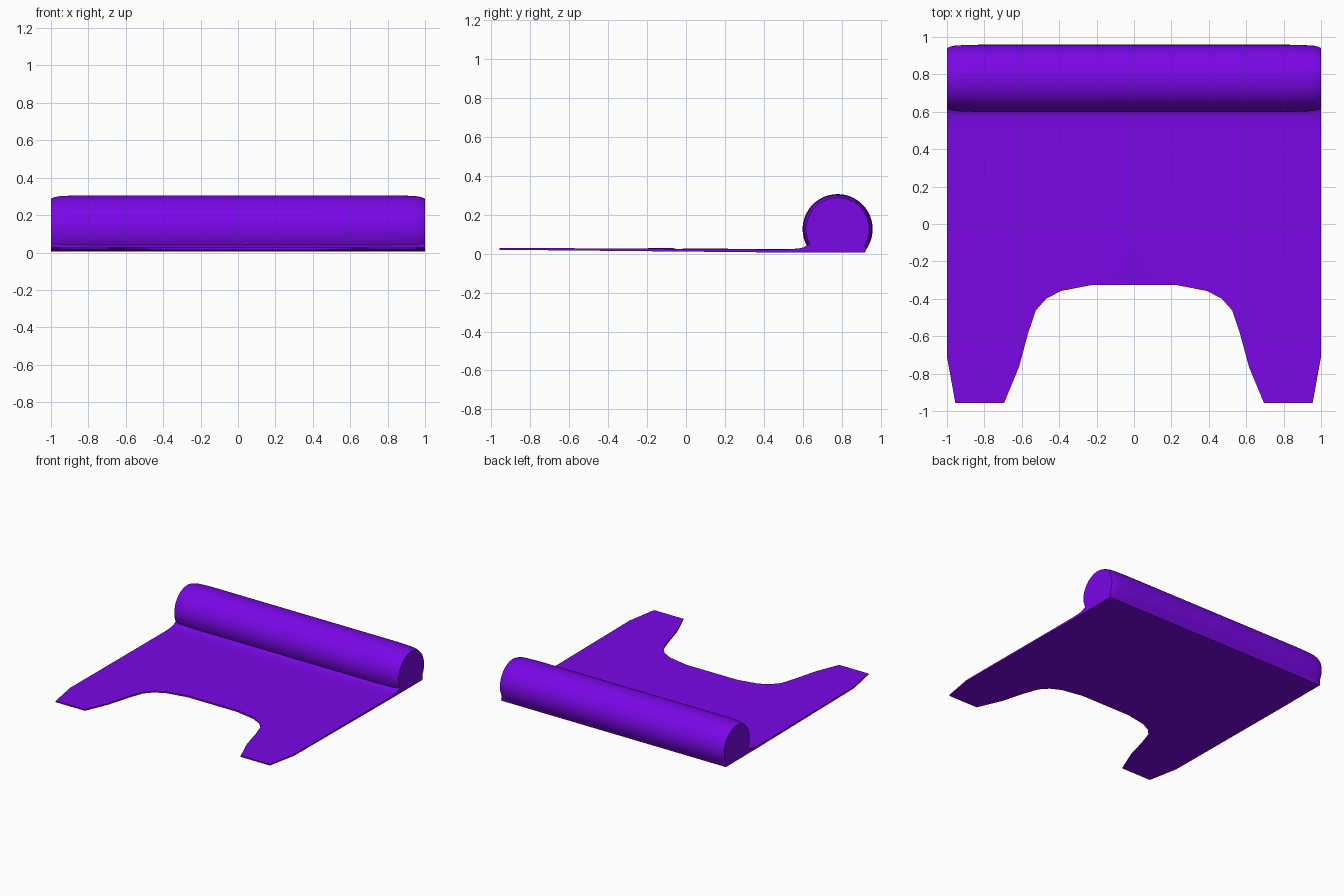
import bpy, bmesh, math

if "Cube" in bpy.data.objects:
    bpy.data.objects.remove(bpy.data.objects["Cube"])

purple = bpy.data.materials.new("purple_fabric")
purple.diffuse_color = (0.195, 0.002, 0.80, 1)
purple.use_nodes = True
purple.node_tree.nodes["Principled BSDF"].inputs["Base Color"].default_value = purple.diffuse_color


def make_object(name, bm, angle=30):
    bmesh.ops.recalc_face_normals(bm, faces=bm.faces)
    me = bpy.data.meshes.new(name)
    bm.to_mesh(me)
    bm.free()
    me.materials.append(purple)
    ob = bpy.data.objects.new(name, me)
    bpy.context.collection.objects.link(ob)
    bpy.context.view_layer.objects.active = ob
    ob.select_set(True)
    bpy.ops.object.shade_smooth_by_angle(angle=math.radians(angle))
    ob.select_set(False)
    return ob


def split_large_faces(bm):
    bm.normal_update()
    bmesh.ops.triangulate(bm, faces=[f for f in bm.faces if len(f.verts) > 4])


# The mat rises very slightly towards its front tips
def bottom_z(y):
    return 0.006 + 0.014 * max(0, 0.5 - y) / 1.455


def top_z(y):
    return 0.022 + 0.008 * max(0, 0.5 - y) / 1.455


# Mat: half outline with cut-out neck and tapered tail, mirrored
half = [(0.22, -0.325), (0.39, -0.358), (0.47, -0.40), (0.525, -0.462),
        (0.565, -0.58), (0.615, -0.765), (0.695, -0.958), (0.955, -0.958),
        (1.0, -0.71), (1.0, 0.5), (1.0, 0.70)]
outline = half + [(-x, y) for x, y in reversed(half)]
bm = bmesh.new()
low = [bm.verts.new((x, y, bottom_z(y))) for x, y in outline]
high = [bm.verts.new((x, y, top_z(y))) for x, y in outline]
n = len(outline)
for i in range(n):
    j = (i + 1) % n
    bm.faces.new((low[i], low[j], high[j], high[i]))
bm.faces.new(low[::-1])
bm.faces.new(high)
split_large_faces(bm)
make_object("mat", bm)

# Centre fold: a very shallow ridge opening into a triangle at the neck
bm = bmesh.new()
back = bm.verts.new((0, 0.58, 0.022))
tip = bm.verts.new((0, -0.12, top_z(-0.12) + 0.003))
left = bm.verts.new((-0.2, -0.325, top_z(-0.325) + 0.0005))
right = bm.verts.new((0.2, -0.325, top_z(-0.325) + 0.0005))
for tri in ((back, left, tip), (back, tip, right), (tip, left, right)):
    bm.faces.new(tri)
make_object("centre_fold", bm, 1)

# Rolled pillow: round section with a flat foot and a small front fillet
CY, CZ, R = 0.779, 0.126, 0.180
section = [(0.92, 0.005), (0.925, 0.02)]
for i in range(37):
    a = math.radians(-30 + 238 * i / 36)
    section.append((CY + R * math.cos(a), CZ + R * math.sin(a)))
section += [(0.607, 0.033), (0.58, 0.027), (0.54, 0.0235), (0.50, 0.022),
            (0.50, 0.006)]


def shrink(y, z, s):
    # the foot keeps its size while the round part narrows at the ends
    if z < 0.035:
        return y, z
    return CY + (y - CY) * s, CZ + (z - CZ) * s


stations = [(1.0, 0.90), (0.985, 0.935), (0.96, 0.97), (0.92, 0.985), (0.82, 1.0)]
stations += [(-x, s) for x, s in reversed(stations)]
bm = bmesh.new()
rings = [[bm.verts.new((x, *shrink(y, z, s))) for y, z in section]
         for x, s in stations]
m = len(section)
for a, b in zip(rings, rings[1:]):
    for i in range(m):
        j = (i + 1) % m
        bm.faces.new((a[i], a[j], b[j], b[i]))
for ring in (rings[0], rings[-1]):
    bm.faces.new(ring)
split_large_faces(bm)
make_object("rolled_pillow", bm, 40)
